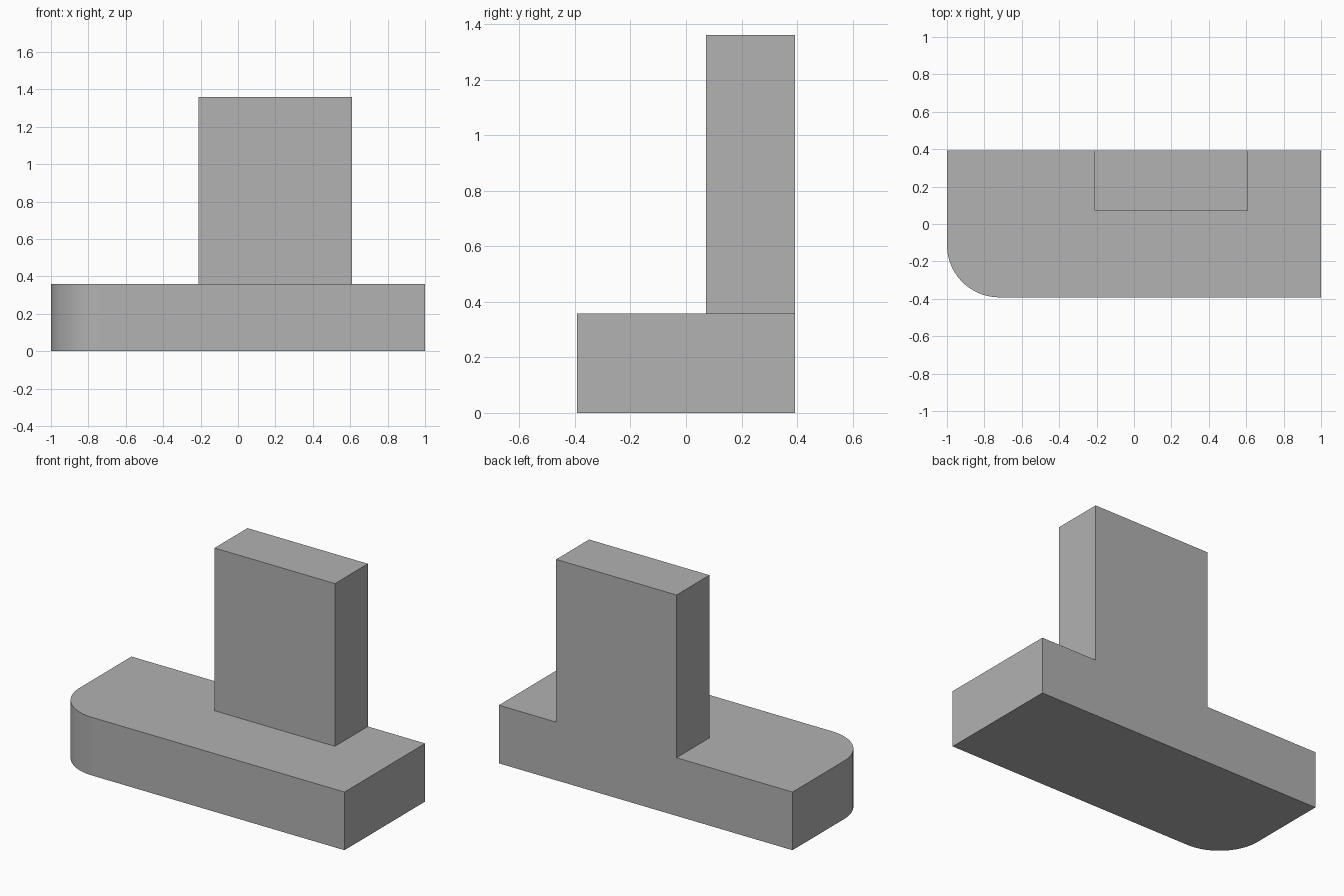
import bpy
import bmesh
from math import cos, sin, pi

cube = bpy.data.objects.get("Cube")
if cube:
    bpy.data.objects.remove(cube, do_unlink=True)

grey = bpy.data.materials.new("plain grey")
grey.use_nodes = True
colour = (0.445, 0.445, 0.445, 1)
grey.diffuse_color = colour
grey.node_tree.nodes["Principled BSDF"].inputs["Base Color"].default_value = colour


def prism(name, outline, bottom, top):
    """Extrude a counter-clockwise plan outline from bottom to top."""
    bm = bmesh.new()
    face = bm.faces.new([bm.verts.new((x, y, bottom)) for x, y in outline])
    lifted = bmesh.ops.extrude_face_region(bm, geom=[face], use_keep_orig=True)
    verts = [v for v in lifted["geom"] if isinstance(v, bmesh.types.BMVert)]
    bmesh.ops.translate(bm, verts=verts, vec=(0, 0, top - bottom))
    bmesh.ops.recalc_face_normals(bm, faces=bm.faces)
    mesh = bpy.data.meshes.new(name)
    bm.to_mesh(mesh)
    bm.free()
    mesh.materials.append(grey)
    obj = bpy.data.objects.new(name, mesh)
    bpy.context.collection.objects.link(obj)
    bpy.ops.object.select_all(action="DESELECT")
    obj.select_set(True)
    bpy.context.view_layer.objects.active = obj
    bpy.ops.object.shade_smooth_by_angle(angle=pi / 6)
    return obj


depth, base_top, radius, steps = 0.392, 0.358, 0.28, 24

# Base slab with one rounded front corner
arc = [pi + pi / 2 * i / steps for i in range(steps + 1)]
corner = [(-1 + radius + radius * cos(a), -depth + radius + radius * sin(a)) for a in arc]
prism("base_slab", corner + [(1, -depth), (1, depth), (-1, depth)], 0, base_top)

# Upright block flush with the back of the slab
left, right, front = 0.61, -0.21, 0.072
prism("upright_block", [(right, front), (left, front), (left, depth), (right, depth)],
      base_top, 1.36)
